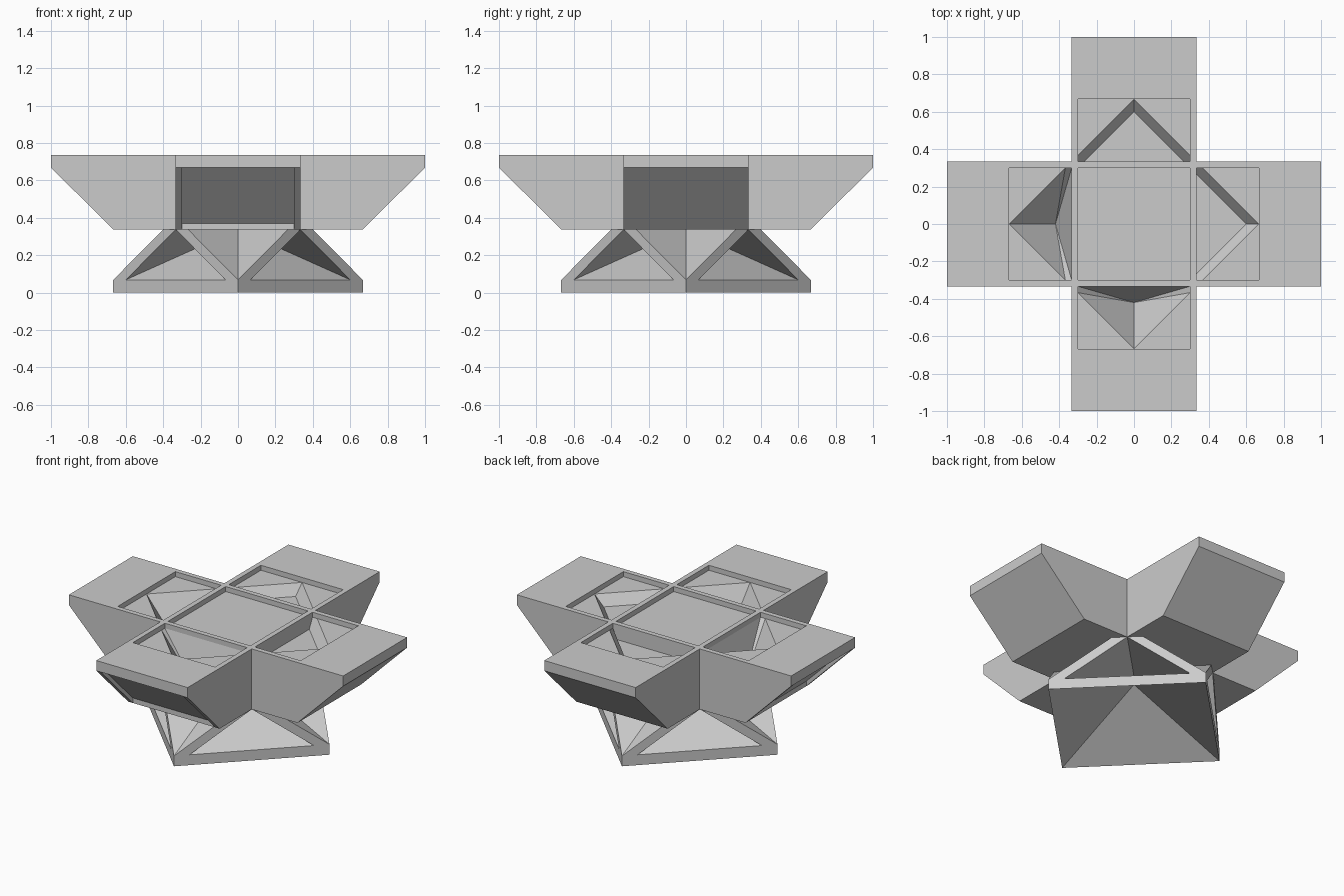
import bpy, bmesh
from mathutils import Matrix, Vector
from math import pi

if "Cube" in bpy.data.objects:
    bpy.data.objects.remove(bpy.data.objects["Cube"])

W, I, T = 0.333, 0.30, 0.667        # arm half width, pocket half width, pocket end
TOP, LIP, LOW = 0.735, 0.668, 0.337  # heights
FLOOR = 0.702                       # pocket floors


def build(name, quarter, once=()):
    """Repeat the faces from quarter(k) about z four times and weld them."""
    bm = bmesh.new()
    for k in range(4):
        rot = Matrix.Rotation(k * pi / 2, 3, 'Z')
        for f in quarter(k):
            bm.faces.new([bm.verts.new(rot @ Vector(p)) for p in f])
    for f in once:
        bm.faces.new([bm.verts.new(p) for p in f])
    bmesh.ops.remove_doubles(bm, verts=bm.verts, dist=0.0005)
    bmesh.ops.recalc_face_normals(bm, faces=bm.faces)
    me = bpy.data.meshes.new(name)
    bm.to_mesh(me)
    bm.free()
    ob = bpy.data.objects.new(name, me)
    bpy.context.collection.objects.link(ob)
    return ob


def square(r, z):
    return [(-r, -r, z), (r, -r, z), (r, r, z), (-r, r, z)]


def arm(k):
    fs = []
    deep = k in (2, 3)   # left and front arms
    # outer rim, underside, top end and the bar next to the middle pocket
    fs.append([(1, -W, LIP), (1, -I, LIP), (1, I, LIP), (1, W, LIP), (1, W, TOP), (1, -W, TOP)])
    fs.append([(W, -W, LOW), (T, -W, LOW), (T, -I, LOW), (T, I, LOW), (T, W, LOW), (W, W, LOW)])
    fs.append([(T, -W, TOP), (1, -W, TOP), (1, W, TOP), (T, W, TOP), (T, I, TOP), (T, -I, TOP)])
    fs.append([(I, -I, TOP), (W, -W, TOP), (W, -I, TOP), (W, I, TOP), (W, W, TOP), (I, I, TOP)])
    fs.append([(I, -I, FLOOR), (I, I, FLOOR), (I, I, TOP), (I, -I, TOP)])
    # pocket end walls
    fs.append([(T, -I, FLOOR), (T, 0, FLOOR), (T, I, FLOOR), (T, I, TOP), (T, -I, TOP)])
    fs.append([(W, -I, FLOOR), (W, I, FLOOR), (W, I, TOP), (W, -I, TOP)])
    pit = (0.42, 0, 0.40)
    for s in (1, -1):
        w, i = s * W, s * I
        # side of the arm, top strip, pocket side wall, pocket floor corner
        fs.append([(W, w, LOW), (T, w, LOW), (1, w, LIP), (1, w, TOP), (T, w, TOP), (W, w, TOP)])
        fs.append([(W, w, TOP), (T, w, TOP), (T, i, TOP), (W, i, TOP)])
        fs.append([(W, i, FLOOR), (0.367, i, FLOOR), (T, i, FLOOR), (T, i, TOP), (W, i, TOP)])
        fs.append([(T, 0, FLOOR), (T, i, FLOOR), (0.367, i, FLOOR)])
        # sloping sides of the pointed hollow
        if deep:
            fs.append([(T, 0, FLOOR), (0.367, i, FLOOR), pit])
            fs.append([(0.367, i, FLOOR), (W, i, FLOOR), pit])
        else:
            fs.append([(T, 0, FLOOR), (0.367, i, FLOOR), (W, i, FLOOR),
                       (W, s * 0.267, 0.635), (0.6, 0, 0.635)])
    if deep:
        fs.append([(W, -I, FLOOR), (W, I, FLOOR), pit])
    else:
        fs.append([(W, -0.267, 0.635), (0.6, 0, 0.635), (W, 0.267, 0.635)])
        fs.append([(W, -I, FLOOR), (W, I, FLOOR), (W, 0.267, 0.635), (W, -0.267, 0.635)])
    # sloped underside, with a sunk panel on the front and left arms
    if deep:
        fs.append([(T, -I, LOW), (T, I, LOW), (T, I, 0.37), (T, -I, 0.37)])
        fs.append([(T, -I, 0.37), (T, I, 0.37), (0.967, I, LIP), (0.967, -I, LIP)])
        fs.append([(0.967, -I, LIP), (0.967, I, LIP), (1, I, LIP), (1, -I, LIP)])
        for s in (1, -1):
            w, i = s * W, s * I
            fs.append([(T, w, LOW), (T, i, LOW), (1, i, LIP), (1, w, LIP)])
            fs.append([(T, i, LOW), (T, i, 0.37), (0.967, i, LIP), (1, i, LIP)])
    else:
        fs.append([(T, -W, LOW), (T, -I, LOW), (T, I, LOW), (T, W, LOW),
                   (1, W, LIP), (1, I, LIP), (1, -I, LIP), (1, -W, LIP)])
    return fs


def leg_side(k):
    z = 0.068
    a0, b0, a1, b1 = (T, 0, 0), (0, T, 0), (T, 0, z), (0, T, z)
    h1, h2, peak = (0.6, 0.067, z), (0.067, 0.6, z), (W, 0.334, LOW)
    at, bt, core = (0.4, 0.267, LOW), (0.267, 0.4, LOW), (0, 0, LOW)
    ea, eb = (0.13, 0, LOW), (0, 0.13, LOW)
    return [
        [a0, b0, b1, h2, h1, a1], [a1, h1, peak, at], [b1, bt, peak, h2],  # gable frame
        [h1, h2, core], [h2, peak, core], [peak, h1, core],                # gable hollow
        [a0, b0, (0, 0, 0.28)],                                            # hollow underneath
        [a1, at, ea], [b1, eb, bt],                                        # valleys between gables
    ]


build("cross_top", arm, [square(I, FLOOR), square(W, LOW)])
build("gabled_base", leg_side)
